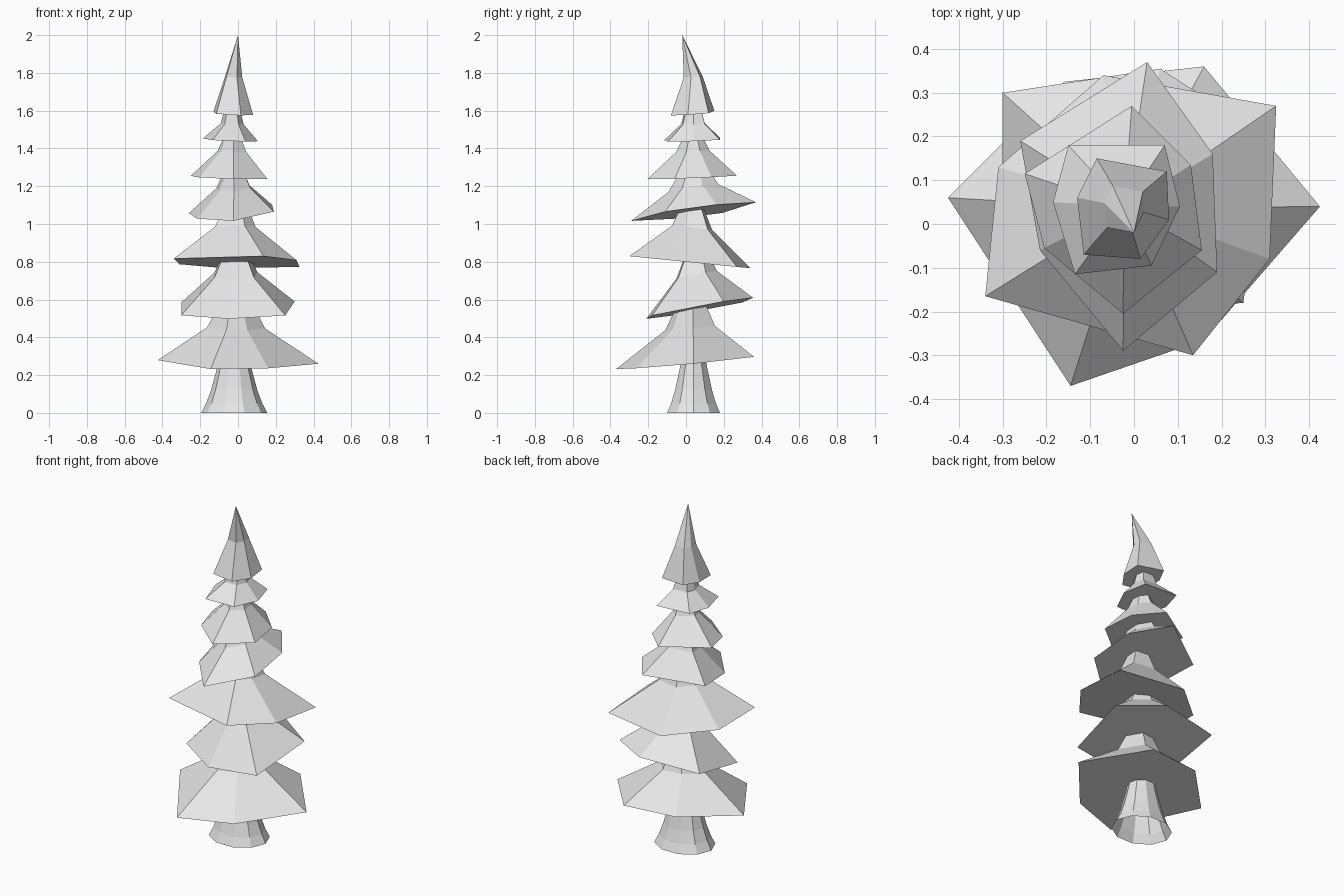
import bpy
import bmesh
from math import cos, sin, pi
from mathutils import Vector

default_cube = bpy.data.objects.get("Cube")
if default_cube:
    bpy.data.objects.remove(default_cube, do_unlink=True)

# One plain colour for the whole tree
material = bpy.data.materials.new("light_grey")
material.use_nodes = True
grey = (0.8, 0.8, 0.8, 1.0)
material.diffuse_color = grey
material.node_tree.nodes["Principled BSDF"].inputs["Base Color"].default_value = grey


def make_object(name, bm):
    """Turn a bmesh into a flat-shaded object with the tree colour."""
    bmesh.ops.recalc_face_normals(bm, faces=bm.faces)
    mesh = bpy.data.meshes.new(name)
    bm.to_mesh(mesh)
    bm.free()
    mesh.materials.append(material)
    obj = bpy.data.objects.new(name, mesh)
    bpy.context.collection.objects.link(obj)
    return obj


def bridge(bm, lower, upper):
    """Join two rings of vertices with a band of quads."""
    count = len(lower)
    for i in range(count):
        j = (i + 1) % count
        bm.faces.new((lower[i], lower[j], upper[j], upper[i]))


AXIS = Vector((-0.02, 0.04, 0))


def branch_tier(name, outline, plane, rings, apex=None):
    """Six-sided skirt on a tilted plane, drawn in to a narrow neck or a point."""
    height, slope_x, slope_y = plane
    rim = [Vector((x, y, height + slope_x * x + slope_y * y)) for x, y in outline]
    middle = sum(rim, Vector()) / len(rim)
    bm = bmesh.new()
    lower = [bm.verts.new(point) for point in rim]
    bm.faces.new(lower[::-1])
    for scale, z in rings:
        # Necks gather half-way towards the trunk axis
        centre = (middle + AXIS) / 2
        centre.z = z
        upper = [bm.verts.new(centre + (point - middle) * scale) for point in rim]
        bridge(bm, lower, upper)
        lower = upper
    if apex:
        tip = bm.verts.new(apex)
        for i, vert in enumerate(lower):
            bm.faces.new((vert, lower[(i + 1) % len(lower)], tip))
    else:
        bm.faces.new(lower)
    return make_object(name, bm)


# Flared trunk, open at the foot
bm = bmesh.new()
previous = None
sides = 10
for scale, z in ((1, 0), (0.85, 0.05), (0.7, 0.12), (0.5, 0.25), (0.44, 0.32)):
    ring = []
    for i in range(sides):
        angle = 2 * pi * i / sides
        ring.append(bm.verts.new((-0.02 + 0.175 * scale * cos(angle),
                                  0.04 + 0.147 * scale * sin(angle), z)))
    if previous:
        bridge(bm, previous, ring)
    previous = ring
make_object("trunk", bm)

# Branch tiers from the ground up
branch_tier("lowest_branches",
            ((-.425, .06), (-.145, -.37), (.16, -.265), (.425, .04), (.16, .36), (-.16, .325)),
            (.265, -.02, .097), ((.36, .45), (.2, .58)))
branch_tier("second_branches",
            ((-.3, .3), (-.3, -.06), (-.05, -.21), (.25, -.18), (.3, .2), (.06, .355)),
            (.54, .04, .19), ((.38, .73), (.23, .83)))
branch_tier("third_branches",
            ((-.34, -.165), (.135, -.3), (.31, -.08), (.325, .27), (-.07, .34), (-.31, .13)),
            (.8, 0, -.1), ((.33, .98), (.2, 1.08)))
branch_tier("fourth_branches",
            ((-.26, .19), (-.215, -.06), (-.025, -.29), (.19, -.11), (.18, .16), (.03, .37)),
            (1.06, .11, .14), ((.4, 1.19), (.25, 1.27)))
branch_tier("fifth_branches",
            ((-.25, .115), (-.205, -.055), (-.025, -.205), (.155, -.06), (.13, .135), (-.005, .27)),
            (1.245, -.02, .04), ((.37, 1.385), (.22, 1.46)))
branch_tier("sixth_branches",
            ((-.185, .05), (-.135, -.115), (.04, -.095), (.105, .04), (.07, .18), (-.15, .18)),
            (1.442, -.05, .04), ((.42, 1.53), (.28, 1.61)))
branch_tier("treetop",
            ((-.13, .06), (-.115, -.07), (.015, -.08), (.08, .01), (.075, .12), (-.085, .15)),
            (1.582, -.06, .08), ((.43, 1.78),), apex=(0, -.02, 2))
